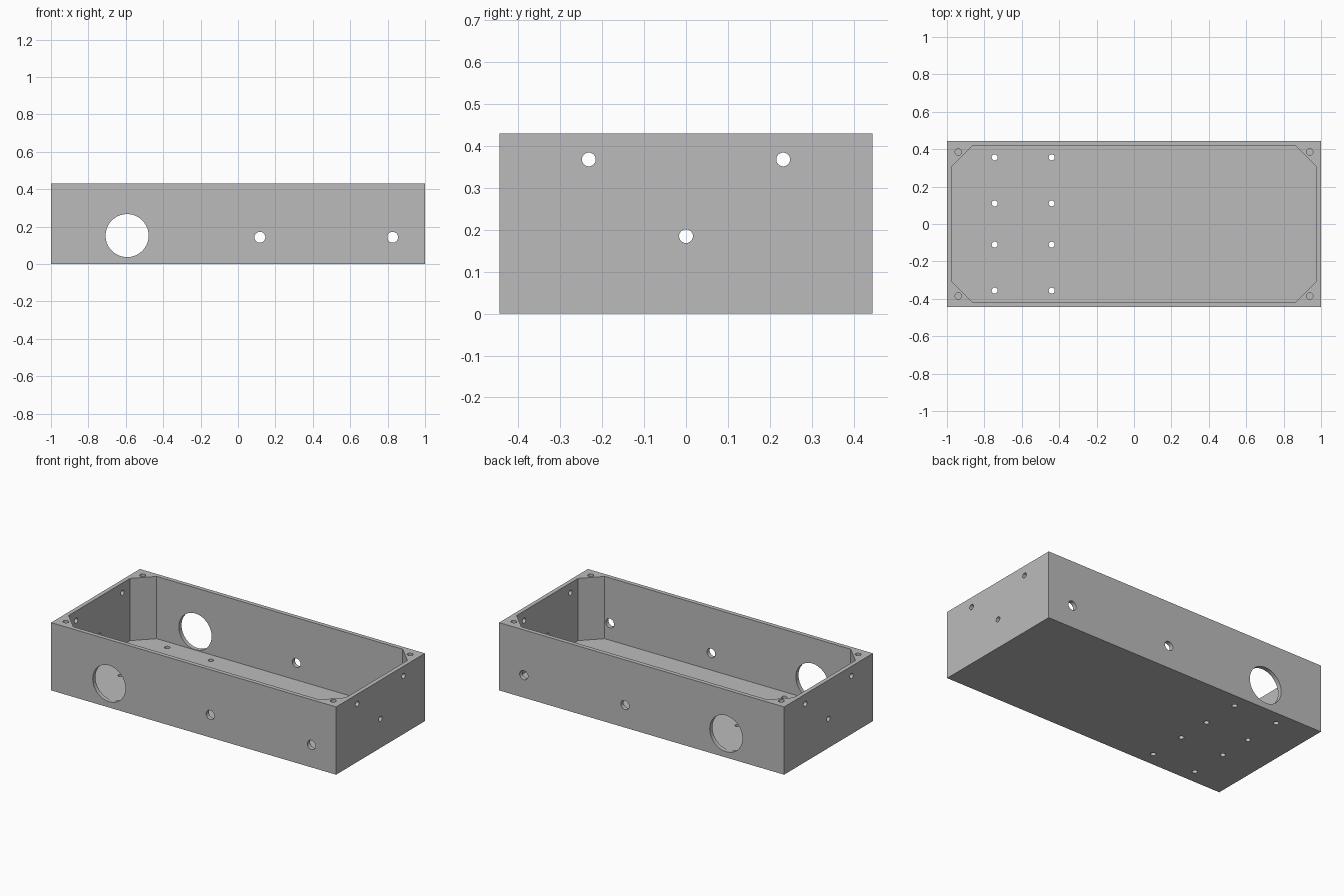
import bpy, bmesh, math
from mathutils import Matrix, Vector

if "Cube" in bpy.data.objects:
    bpy.data.objects.remove(bpy.data.objects["Cube"])

L, W, H = 2.0, 0.89, 0.43        # outer size
WALL, FLOOR, CHAMFER = 0.027, 0.035, 0.11

grey = bpy.data.materials.new("plain_grey")
grey.diffuse_color = (0.5, 0.5, 0.5, 1)
grey.use_nodes = True
grey.node_tree.nodes["Principled BSDF"].inputs["Base Color"].default_value = grey.diffuse_color


def make_object(name, bm):
    bmesh.ops.recalc_face_normals(bm, faces=bm.faces)
    mesh = bpy.data.meshes.new(name)
    bm.to_mesh(mesh)
    bm.free()
    mesh.materials.append(grey)
    ob = bpy.data.objects.new(name, mesh)
    bpy.context.collection.objects.link(ob)
    return ob


def prism(name, outline, z0, z1):
    bm = bmesh.new()
    face = bm.faces.new([bm.verts.new((x, y, z0)) for x, y in outline])
    ext = bmesh.ops.extrude_face_region(bm, geom=[face])
    verts = [g for g in ext["geom"] if isinstance(g, bmesh.types.BMVert)]
    bmesh.ops.translate(bm, verts=verts, vec=(0, 0, z1 - z0))
    return make_object(name, bm)


def add_drill(bm, centre, axis, radius, depth, sides=32):
    rot = Vector((0, 0, 1)).rotation_difference(Vector(axis)).to_matrix().to_4x4()
    bmesh.ops.create_cone(bm, cap_ends=True, segments=sides, radius1=radius,
                          radius2=radius, depth=depth,
                          matrix=Matrix.Translation(centre) @ rot)


def cut(target, cutter):
    cutter.hide_render = True
    mod = target.modifiers.new("cut", 'BOOLEAN')
    mod.operation = 'DIFFERENCE'
    mod.solver = 'EXACT'
    mod.object = cutter
    bpy.context.view_layer.objects.active = target
    bpy.ops.object.modifier_apply(modifier=mod.name)
    bpy.data.objects.remove(cutter)


# Solid block
hx, hy = L / 2, W / 2
box = prism("enclosure_box", [(-hx, -hy), (hx, -hy), (hx, hy), (-hx, hy)], 0, H)

# Open cavity with chamfered corners that leave the screw posts
ix, iy, c = hx - WALL, hy - WALL, CHAMFER
cavity = prism("cavity_cutter",
               [(-ix + c, -iy), (ix - c, -iy), (ix, -iy + c), (ix, iy - c),
                (ix - c, iy), (-ix + c, iy), (-ix, iy - c), (-ix, -iy + c)],
               FLOOR, H + 0.1)
cut(box, cavity)

# All holes
bm = bmesh.new()
for s in (-1, 1):
    # long walls: one large opening and two small holes
    y = s * (hy - WALL / 2)
    add_drill(bm, (-0.593, y, 0.152), (0, 1, 0), 0.115, 0.05, 64)
    for x in (0.117, 0.827):
        add_drill(bm, (x, y, 0.143), (0, 1, 0), 0.029, 0.05)
    # short walls: three small holes
    for y, z in ((-0.232, 0.368), (0.232, 0.368), (0, 0.185)):
        add_drill(bm, (s * (hx - WALL / 2), y, z), (1, 0, 0), 0.0165, 0.05)
    # blind screw holes in the corner posts
    for t in (-1, 1):
        add_drill(bm, (s * 0.939, t * 0.385, H), (0, 0, 1), 0.0175, 0.4)
    # mounting holes in the floor
    for x in (-0.745, -0.44):
        for y in (0.11, 0.356):
            add_drill(bm, (x, s * y, FLOOR / 2), (0, 0, 1), 0.016, 0.06)
cut(box, make_object("hole_cutter", bm))

# Keep flat faces crisp, hole walls smooth
bpy.ops.object.select_all(action='DESELECT')
box.select_set(True)
bpy.context.view_layer.objects.active = box
bpy.ops.object.shade_smooth_by_angle(angle=math.radians(30))
